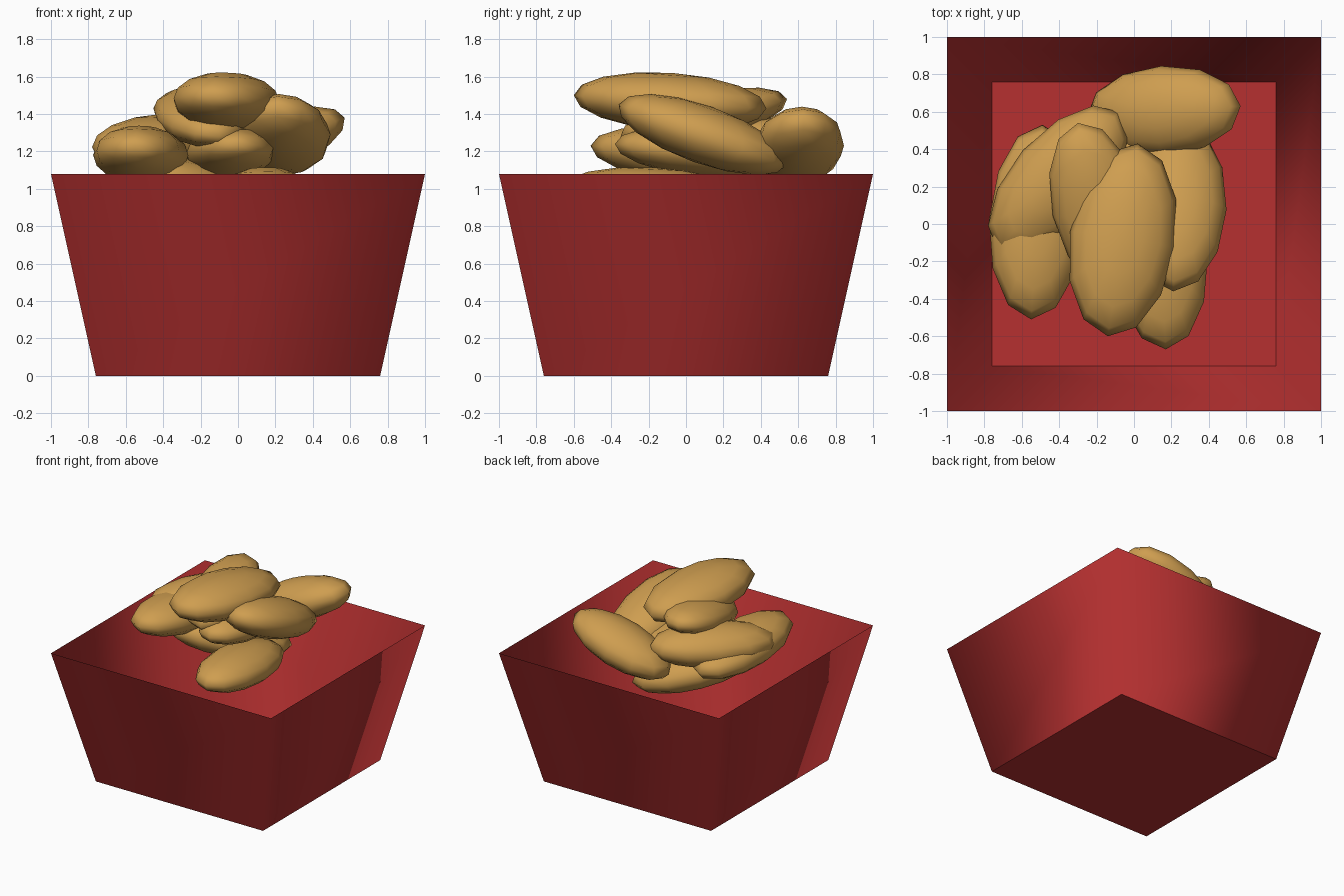
import bpy, bmesh
from mathutils import Vector, Matrix

if "Cube" in bpy.data.objects:
    bpy.data.objects.remove(bpy.data.objects["Cube"])


def material(name, rgb):
    m = bpy.data.materials.new(name)
    m.diffuse_color = (*rgb, 1)
    m.use_nodes = True
    m.node_tree.nodes["Principled BSDF"].inputs["Base Color"].default_value = m.diffuse_color
    return m


def add_object(name, bm, mat):
    me = bpy.data.meshes.new(name)
    bm.to_mesh(me)
    bm.free()
    me.materials.append(mat)
    ob = bpy.data.objects.new(name, me)
    bpy.context.collection.objects.link(ob)
    return ob


red = material("red", (0.47, 0.03, 0.03))
gold = material("golden_brown", (0.62, 0.34, 0.08))

# Open tapered square tub: smooth walls, sharp-edged floor
bm = bmesh.new()
corners = [(-1, -1), (1, -1), (1, 1), (-1, 1)]
low = [bm.verts.new((x * 0.76, y * 0.76, 0)) for x, y in corners]
high = [bm.verts.new((x, y, 1.08)) for x, y in corners]
for i in range(4):
    j = (i + 1) % 4
    bm.faces.new((low[i], low[j], high[j], high[i])).smooth = True
floor = bm.faces.new(low[::-1])
for e in floor.edges:
    e.smooth = False
add_object("tub", bm, red)


# Flattened ellipsoid nugget stretched between two tips
def nugget(name, tip_a, tip_b, half_width=0.265, half_thick=0.15):
    a, b = Vector(tip_a), Vector(tip_b)
    axis = b - a
    bm = bmesh.new()
    bmesh.ops.create_uvsphere(bm, u_segments=12, v_segments=8, radius=1)
    bm.transform(Matrix.Translation((a + b) / 2)
                 @ axis.to_track_quat('Y', 'Z').to_matrix().to_4x4()
                 @ Matrix.Diagonal((half_width, axis.length / 2, half_thick, 1)))
    for f in bm.faces:
        f.smooth = True
    add_object(name, bm, gold)


# Pile, from the top piece downwards
nugget("nugget_top", (-0.14, -0.60, 1.50), (0.02, 0.43, 1.43), 0.285, 0.155)
nugget("nugget_right", (0.21, -0.36, 1.45), (0.26, 0.54, 1.13), 0.26, 0.155)
nugget("nugget_upper_back", (-0.10, -0.35, 1.28), (-0.30, 0.54, 1.48), 0.24, 0.13)
nugget("nugget_back_right", (-0.25, 0.58, 1.08), (0.57, 0.63, 1.38), 0.24, 0.155)
nugget("nugget_left_inner", (-0.73, -0.14, 1.22), (-0.08, 0.60, 1.26), 0.25, 0.16)
nugget("nugget_left_outer", (-0.55, -0.51, 1.23), (-0.49, 0.53, 1.13), 0.255, 0.15)
nugget("nugget_middle", (0.00, -0.38, 1.24), (-0.08, 0.55, 1.15), 0.24, 0.13)
nugget("nugget_bottom_front", (0.17, -0.67, 1.00), (0.12, 0.30, 0.95), 0.25, 0.14)
nugget("nugget_bottom_back", (-0.58, -0.12, 1.10), (0.14, 0.50, 0.88), 0.25, 0.15)
